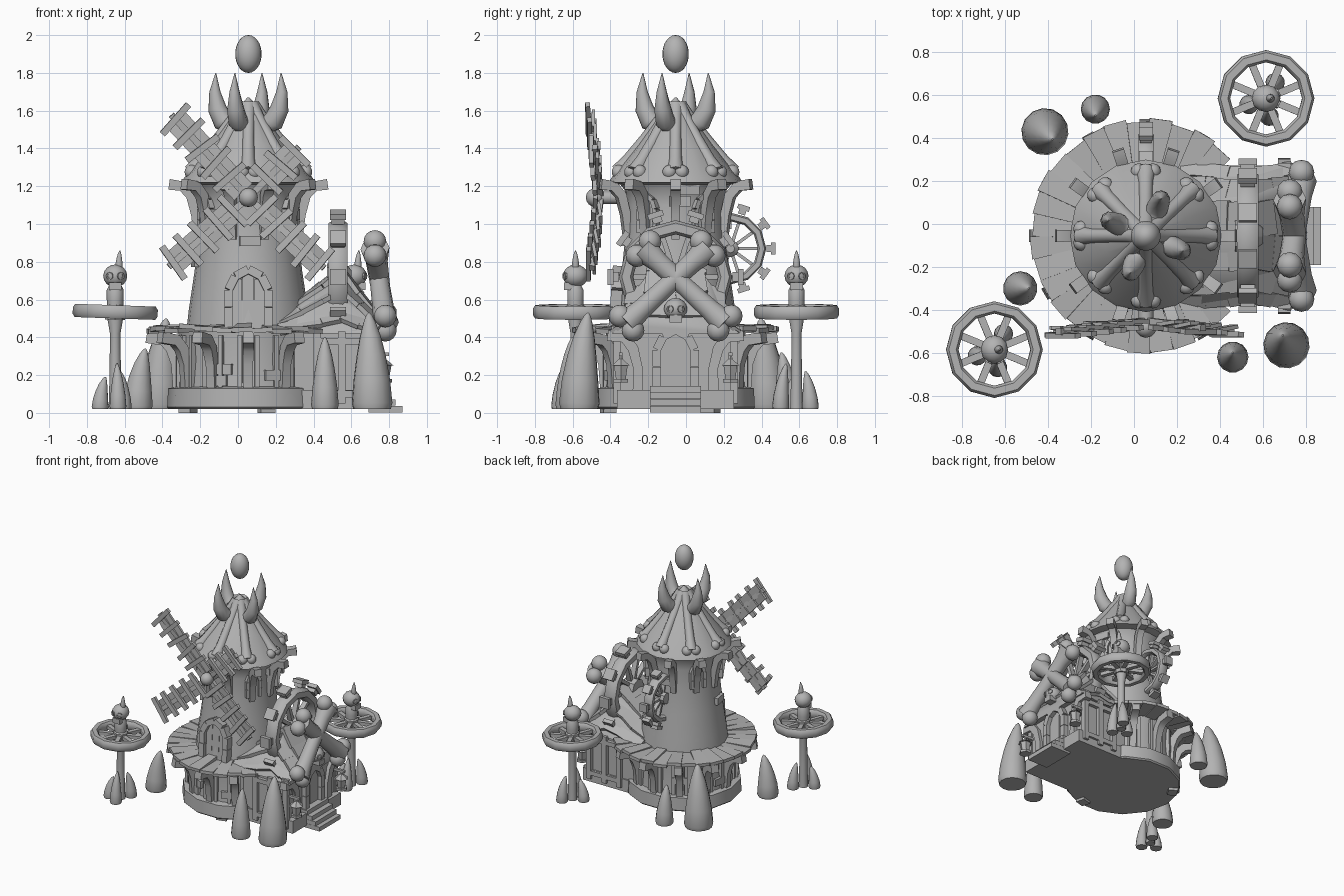
import bpy, bmesh, math, random
from mathutils import Matrix, Vector

if "Cube" in bpy.data.objects:
    bpy.data.objects.remove(bpy.data.objects["Cube"])
random.seed(4)
CX, CY = 0.055, -0.055                      # tower axis
T = lambda x, y, z: Matrix.Translation((x, y, z))
R = lambda deg, ax: Matrix.Rotation(math.radians(deg), 4, ax)
TOWER = T(CX, CY, 0)
stone = bpy.data.materials.new("plain_grey")
stone.diffuse_color = (0.45, 0.45, 0.45, 1)
stone.use_nodes = True
stone.node_tree.nodes["Principled BSDF"].inputs["Base Color"].default_value = stone.diffuse_color

def make(name, build):
    bm = bmesh.new()
    build(bm)
    bmesh.ops.recalc_face_normals(bm, faces=bm.faces)
    me = bpy.data.meshes.new(name)
    bm.to_mesh(me)
    bm.free()
    me.materials.append(stone)
    bpy.context.collection.objects.link(bpy.data.objects.new(name, me))

def out(deg, r, z):                         # frame on the tower, x pointing outward
    return TOWER @ R(deg, 'Z') @ T(r, 0, z)

def box(bm, M, sx, sy, sz):
    bmesh.ops.create_cube(bm, size=1, matrix=M @ Matrix.Diagonal((sx, sy, sz, 1)))

def ball(bm, M, r, sx=1, sy=1, sz=1, n=12):
    bmesh.ops.create_uvsphere(bm, u_segments=n, v_segments=max(6, n * 2 // 3), radius=r,
                              matrix=M @ Matrix.Diagonal((sx, sy, sz, 1)))

def skin(bm, rings, loop=False):
    n = len(rings[0])
    pairs = list(zip(rings, rings[1:])) + ([(rings[-1], rings[0])] if loop else [])
    for a, b in pairs:
        for i in range(n):
            bm.faces.new((a[i], a[(i + 1) % n], b[(i + 1) % n], b[i]))
    if not loop:
        bm.faces.new(rings[0])
        bm.faces.new(rings[-1])

def lathe(bm, M, profile, n, loop=False):   # profile of (radius, height)
    skin(bm, [[bm.verts.new(M @ Vector((r * math.cos(2 * math.pi * i / n),
         r * math.sin(2 * math.pi * i / n), z))) for i in range(n)] for r, z in profile], loop)

def tube(bm, M, pts, radii, n=10, ref=(0, 1, 0), flat=1):
    pts, ref, rings = [Vector(p) for p in pts], Vector(ref), []
    for k, p in enumerate(pts):
        t = (pts[min(k + 1, len(pts) - 1)] - pts[max(k - 1, 0)]).normalized()
        a = ref.cross(t).normalized()
        b = t.cross(a)
        rings.append([bm.verts.new(M @ (p + radii[k] * (a * math.cos(w) + b * flat * math.sin(w))))
                      for w in [2 * math.pi * (i + .5) / n for i in range(n)]])
    skin(bm, rings)

def bone(bm, M, p, q, r, knob, flat_dir, both=True):   # knobs lie across flat_dir
    p, q, flat_dir = Vector(p), Vector(q), Vector(flat_dir)
    d = (q - p).normalized()
    side = d.cross(flat_dir).normalized() * knob * .85
    tube(bm, M, [p, p.lerp(q, .18), p.lerp(q, .5), p.lerp(q, .82), q],
         [r * 1.3, r * 1.05, r * .95, r * 1.05, r * 1.4], 10, flat_dir)
    for e in (p, q) if both else (q,):
        for s in (-1, 1):
            ball(bm, M @ Matrix.Translation(e + side * s), knob)

def tusk(bm, M, r, h, lean=.02):
    pts = [(lean * t * t, 0, h * t) for t in (0, .06, .3, .55, .75, .9, .97, 1)]
    tube(bm, M, pts, [r * .92, r, r * .9, r * .72, r * .52, r * .3, r * .16, .004], 14)

def wheel(bm, M, ro, ri, th, spokes, grip=0, gw=.05, sw=.09, n=12):
    c = .2 * (ro - ri)
    lathe(bm, M, [(ri, -th * .3), (ri + c, -th / 2), (ro - c, -th / 2), (ro, -th / 4), (ro, th / 4),
                  (ro - c, th / 2), (ri + c, th / 2), (ri, th * .3)], n, True)
    lathe(bm, M, [(ro * .24, -th * .6), (ro * .24, th * .4), (ro * .12, th * .7)], 8)
    for i in range(spokes):
        S = M @ R(360 / spokes * (i + .5), 'Z')
        box(bm, S @ T(ri / 2, 0, 0), ri, ro * sw, th * .4)
        if grip:
            box(bm, S @ T(ro + grip / 2, 0, 0), grip, gw * .6, gw * .8)
            box(bm, S @ T(ro + grip * .75, 0, 0), grip * .5, gw, gw)

def skull(bm, M, r):                        # faces local x
    ball(bm, M, r, 1, .95, .9)
    box(bm, M @ T(r * .45, 0, -r * .8), r * .9, r, r * .6)
    for s in (-1, 1):
        lathe(bm, M @ R(s * 27, 'Z') @ T(r * .9, 0, 0) @ R(90, 'Y'),
              [(r * .2, -.01), (r * .3, -.01), (r * .3, r * .12), (r * .2, r * .1)], 8, True)

def arch(bm, M, w, h, t, d):                # framed opening, facing local x, foot at origin
    pts = [(0, -w / 2, 0), (0, -w / 2, h * .35), (0, -w / 2, h * .65), (0, -w * .33, h * .88), (0, 0, h),
           (0, w * .33, h * .88), (0, w / 2, h * .65), (0, w / 2, h * .35), (0, w / 2, 0)]
    for a, b in zip(pts, pts[1:]):
        mid, v = (Vector(a) + Vector(b)) / 2, Vector(b) - Vector(a)
        box(bm, M @ Matrix.Translation(mid) @ R(math.degrees(math.atan2(v.z, v.y)), 'X'),
            d, v.length * .97, t)
    for i in (-1, 0, 1):                    # door boards
        box(bm, M @ T(-d * .3, i * w * .3, h * (.46 if i == 0 else .42)), d * .5, w * .29,
            h * (.92 if i == 0 else .84))

def each(fn, items):
    return lambda bm: [fn(bm, *i) for i in items]

# Base, tower, roof
make("plinth", lambda bm: lathe(bm, TOWER, [(.42, .02), (.43, .03), (.425, .13), (.37, .14)], 14))
make("foundation_stones", each(box, [(out(a, .37, .03), .07, .08, .06) for a in (-75, 150)]))
make("lower_drum", lambda bm: lathe(bm, TOWER, [(.375, .12), (.36, .28), (.37, .43)], 24))
make("tower_wall", lambda bm: lathe(bm, TOWER, [(.33, .42), (.315, .55), (.285, .75), (.265, .95),
                                              (.26, 1.1), (.27, 1.18), (.31, 1.23)], 24))
make("roof_cone", lambda bm: lathe(bm, TOWER, [(.3, 1.21), (.355, 1.22), (.34, 1.245), (.2, 1.42),
                                             (.07, 1.6), (.005, 1.67)], 16))
make("roof_bones", each(bone, [(out(45 * k, 0, 0), (.02, 0, 1.625), (.3, 0, 1.275), .033, .038,
                               (.78, 0, .62), False) for k in range(8)]))
make("crown_horns", each(tube, [(out(-22.5 + 90 * k, 0, 0),
     [(.03, 0, 1.54), (.09, 0, 1.52), (.145, 0, 1.545), (.178, 0, 1.61), (.192, 0, 1.7), (.187, 0, 1.8)],
     [.035, .05, .057, .05, .03, .002], 10, (0, 1, 0), .9) for k in range(4)]))
make("floating_orb", lambda bm: ball(bm, T(CX, CY, 1.9), .07, 1, 1, 1.43, 20))

# Curved brackets under the eaves and under the deck
make("eave_brackets", each(tube, [(out(36 * k, 0, 0),
     [(.265, 0, .92), (.28, 0, 1.05), (.305, 0, 1.15), (.35, 0, 1.2), (.42, 0, 1.21)],
     [.03, .033, .036, .038, .04], 4) for k in range(10)]))
make("deck_brackets", each(tube, [(out(30 * k, 0, 0),
     [(.375, 0, .13), (.385, 0, .26), (.41, 0, .34), (.45, 0, .385), (.54, 0, .4)],
     [.035, .035, .04, .042, .042], 4) for k in range(2, 11)]))
make("deck_posts", each(box, [(out(30 * k + s * 7, .37, .27), .03, .025, .28)
                              for k in range(2, 11) for s in (-1, 1)]))

def deck(bm):                               # ring of wedge planks
    for k in range(24):
        M = out(48 + 11.5 * k, .41, .445 + random.uniform(-.008, .01))
        M = M @ R(random.uniform(-3, 6), 'Y') @ R(random.uniform(-4, 4), 'X')
        ln = .26 + random.uniform(-.03, .015)
        vs = bmesh.ops.create_cube(bm, size=1, matrix=Matrix.Diagonal((ln, .09, .025, 1)))['verts']
        for v in vs:
            v.co.y *= 1 + v.co.x * 1.5
            v.co = M @ v.co
make("deck_planks", deck)

# Openings and loose bricks
make("tower_door", lambda bm: arch(bm, out(-90, .325, .45) @ R(-4, 'Y'), .21, .31, .045, .06))
make("tower_windows", each(arch, [(out(a, .265, .95), .1, .2, .025, .04) for a in (-33, 33, 147, 213)]))
make("bricks", each(box, [(out(a, r, z), .04, .11, .055) for a, r, z in
     ((-88, .268, .91), (-116, .365, .17), (-112, .362, .23), (-68, .365, .2), (15, .265, 1.18),
      (5, .265, 1.12), (100, .27, 1.0), (170, .365, .2), (120, .365, .25), (190, .28, .8))]))

# Windmill sails, swept forward towards the tips
HUB = T(CX, -.45, 1.14)
def sails(bm):
    for ang, L in ((133, .6), (45, .38), (221, .56), (-43, .55)):
        M = HUB @ R(-ang, 'Y') @ R(-5, 'Z')
        box(bm, M @ T(L / 2, 0, 0), L, .03, .035)
        for i in range(int(L / .105)):
            x = L - .03 - i * .105
            box(bm, M @ T(x, -.02, 0) @ R(random.uniform(-6, 6), 'Y'), .035, .024, .21)
            if x > .14:
                for s in (-1, 1):
                    box(bm, M @ T(x - .05, .005, s * .035) @ R(random.uniform(4, 14), 'Z'),
                        .12, .018, .06)
make("windmill_sails", sails)
def hub(bm):
    ball(bm, HUB @ T(0, -.03, 0), .05)
    lathe(bm, HUB @ R(-90, 'X'), [(.035, 0), (.035, .25)], 10)
make("windmill_hub", hub)

# Side house: walls and a shingled roof that rises to the wheel from both ends
make("house_walls", lambda bm: box(bm, T(.5, CY, .23), .4, .6, .42))
make("house_floor", lambda bm: box(bm, T(.53, CY, .07), .44, .62, .1))
UNIT = [(-1, 0), (-.82, .48), (-.5, .82), (0, 1), (.5, .82), (.82, .48), (1, 0)]
ROOF = [[Vector((x, CY + w * u, .42 + h * v)) for u, v in UNIT]
        for x, w, h in ((.22, .34, .1), (.55, .31, .37), (.74, .34, .1))]
make("house_roof", lambda bm: skin(bm, [[bm.verts.new(p) for p in ring] for ring in ROOF]))
def shingles(bm):
    for low, rows in ((ROOF[0], 3), (ROOF[2], 2)):
        for i in range(6):
            a, b = (low[i] + low[i + 1]) / 2, (ROOF[1][i] + ROOF[1][i + 1]) / 2
            u, across = (b - a).normalized(), low[i + 1] - low[i]
            n = u.cross(across).normalized()
            axes = Matrix((u, n.cross(u), n)).transposed().to_4x4()
            for k in range(rows):
                M = Matrix.Translation(a.lerp(b, (k + .5) / rows)) @ axes
                box(bm, M @ R(random.uniform(-6, 6), 'Z') @ R(random.uniform(-4, 4), 'Y'),
                    (b - a).length / rows * 1.05, across.length * .95, .025)
make("house_shingles", shingles)
make("house_timbers", each(box, [(T(x, CY + s * .31, .24), .04, .04, .38)
                                 for s in (-1, 1) for x in (.42, .55, .69)]
     + [(T(.55, CY + s * .31, z), .3, .035, .035) for s in (-1, 1) for z in (.1, .38)]
     + [(T(.7, CY, .44), .06, .68, .04)]))
make("porch_posts", each(tube, [(T(.7, CY, 0), [(0, s * y, z) for y, z in
     ((.2, .06), (.2, .24), (.225, .34), (.27, .4), (.36, .41))], [.04, .035, .04, .042, .04], 4, (1, 0, 0))
     for s in (-1, 1)]))
make("house_door", lambda bm: arch(bm, T(.71, CY, .14), .2, .3, .045, .06))
make("stairs", each(box, [(T(.69 + d / 2, CY, z), d, .27, .034) for d, z in
                          ((.07, .125), (.11, .09), (.145, .055), (.18, .02))]))
make("house_skull", lambda bm: skull(bm, T(.74, CY, .55), .065))
make("crossed_bones", each(bone, [(T(0, CY, 0), (.78, s * -.26, .475), (.725, s * .17, .87), .055, .06,
                                   (1, 0, 0)) for s in (-1, 1)]))
def lantern(bm, y):
    M = T(.77, y, 0)
    box(bm, M @ T(-.03, 0, .31), .12, .02, .02)
    lathe(bm, M, [(.045, .16), (.045, .18), (.03, .18), (.042, .25), (.055, .25), (.012, .285), (.01, .31)], 6)
make("lanterns", each(lantern, [(CY - .29,), (CY + .29,)]))

# Spoked wheels mounted on the house and the tower back
make("house_wheel", lambda bm: wheel(bm, T(.53, CY, .72) @ R(90, 'Y'), .3, .225, .1, 10, .06, .085))
make("back_wheel", lambda bm: wheel(bm, T(CX, .235, .87) @ R(90, 'Y'), .19, .145, .075, 10, .05, .065))

# Standing tusks around the building
make("tusks", each(tusk, [(T(x, y, .02) @ R(a, 'Z'), r, h, l) for x, y, r, h, a, l in
     ((.71, -.565, .108, .51, 110, .05), (.46, -.62, .073, .38, 90, .02), (-.53, -.3, .08, .32, 0, .04),
      (-.415, .43, .11, .48, -45, .05), (-.18, .535, .068, .3, -90, .03))]))

# Lamp posts with wheel tops and horned skulls
for name, x, y, face in (("front_lamp", -.65, -.585, -90), ("back_lamp", .615, .585, 0)):
    M = T(x, y, 0)
    make(name + "_post", lambda bm: lathe(bm, M, [(.035, .02), (.03, .2), (.028, .42), (.04, .49),
                                                (.045, .6), (.045, .65), (.03, .68)], 10))
    make(name + "_wheel", lambda bm: wheel(bm, M @ T(0, 0, .535) @ R(2, 'Y'), .225, .168, .07, 8, sw=.15))
    make(name + "_skull", lambda bm: skull(bm, M @ T(0, 0, .725) @ R(face, 'Z'), .067))
    make(name + "_spike", lambda bm: tusk(bm, M @ T(.02, 0, .77), .02, .09, .005))
    make(name + "_foot_tusks", each(tusk, [(M @ R(a, 'Z') @ T(.085, 0, .02), .045, h, -.03)
                                           for a, h in ((200, .17), (-80, .24), (60, .2))]))

for ob in bpy.data.objects:
    ob.select_set(True)
    bpy.context.view_layer.objects.active = ob
bpy.ops.object.shade_smooth_by_angle(angle=math.radians(40))
